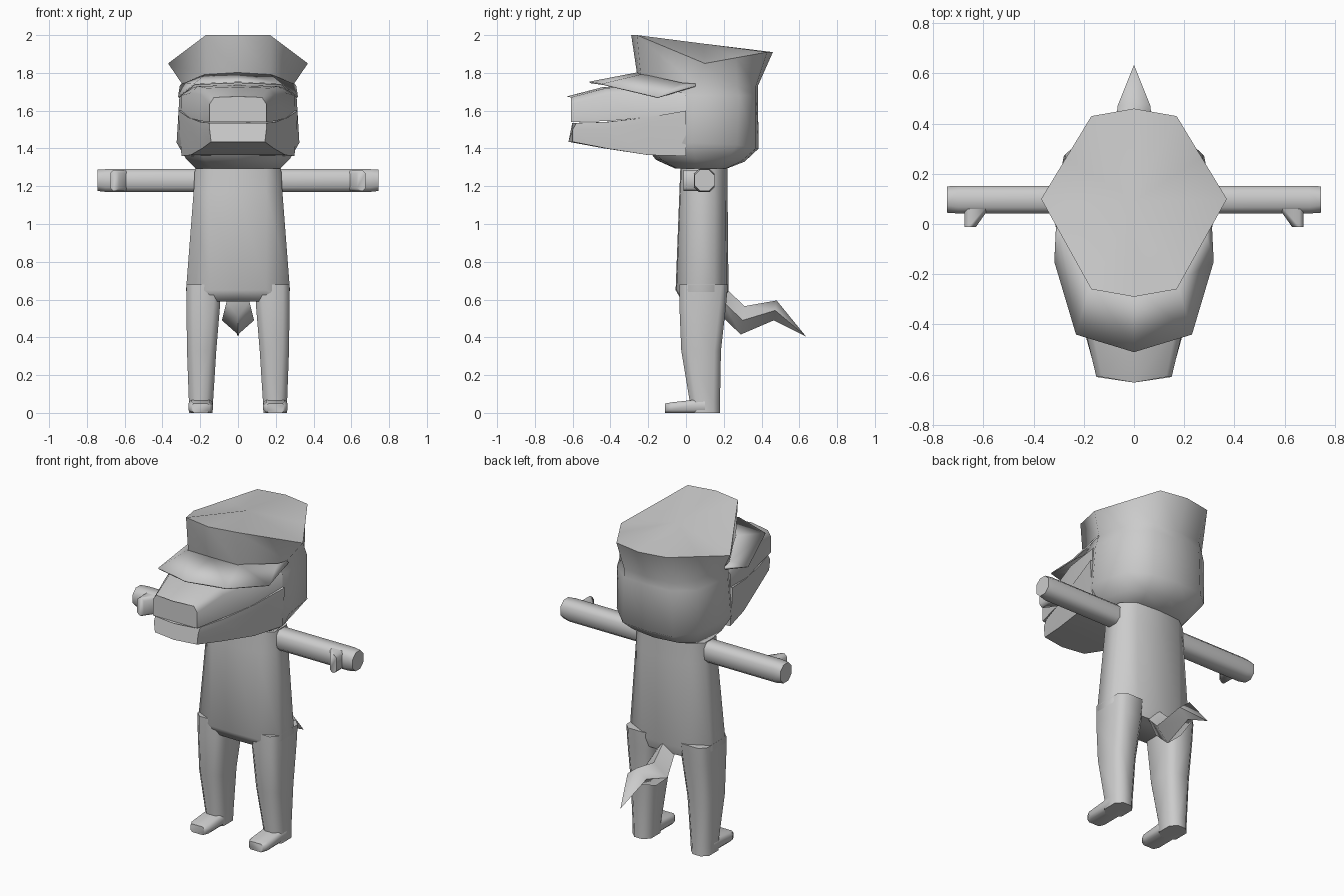
import bpy, bmesh, math

if "Cube" in bpy.data.objects:
    bpy.data.objects.remove(bpy.data.objects["Cube"])

grey = bpy.data.materials.new("plain grey")
grey.diffuse_color = (0.6, 0.6, 0.6, 1)
grey.use_nodes = True
grey.node_tree.nodes["Principled BSDF"].inputs["Base Color"].default_value = grey.diffuse_color


def finish(name, bm, angle=65):
    bmesh.ops.recalc_face_normals(bm, faces=bm.faces)
    me = bpy.data.meshes.new(name)
    bm.to_mesh(me)
    bm.free()
    ob = bpy.data.objects.new(name, me)
    bpy.context.collection.objects.link(ob)
    me.materials.append(grey)
    bpy.ops.object.select_all(action='DESELECT')
    ob.select_set(True)
    bpy.context.view_layer.objects.active = ob
    bpy.ops.object.shade_smooth_by_angle(angle=math.radians(angle))
    return ob


def loft(name, rings, peak=None, tip=None, angle=65):
    """Skin closed rings; peak/tip are optional end points fanned to."""
    bm = bmesh.new()
    vs = [[bm.verts.new(p) for p in r] for r in rings]
    n = len(vs[0])
    for a, b in zip(vs, vs[1:]):
        for i in range(n):
            j = (i + 1) % n
            bm.faces.new((a[i], a[j], b[j], b[i]))
    for ring, point in ((vs[0], peak), (vs[-1], tip)):
        if point:
            c = bm.verts.new(point)
            for i in range(n):
                bm.faces.new((ring[i], ring[(i + 1) % n], c))
        else:
            bm.faces.new(ring)
    return finish(name, bm, angle)


def sym(half):
    """Complete a half ring that starts and ends on x = 0."""
    return half + [(-x, y, z) for x, y, z in half[-2:0:-1]]


def chamfered(a0, a1, b0, b1, c):
    return [(a0 + c, b0), (a1 - c, b0), (a1, b0 + c), (a1, b1 - c),
            (a1 - c, b1), (a0 + c, b1), (a0, b1 - c), (a0, b0 + c)]


# head with flared cap, from cap rim down to neck
loft("head_and_cap", [sym(r) for r in (
    [(0, -.29, 2), (.17, -.26, 2), (.37, .10, 1.85), (.27, .265, 1.88), (.17, .43, 1.91), (0, .46, 1.91)],
    [(0, -.26, 1.80), (.17, -.24, 1.79), (.295, .05, 1.74), (.262, .27, 1.73), (.16, .37, 1.73), (0, .38, 1.73)],
    [(0, -.22, 1.70), (.19, -.21, 1.70), (.31, .04, 1.68), (.272, .28, 1.68), (.16, .37, 1.68), (0, .38, 1.68)],
    [(0, -.22, 1.42), (.21, -.20, 1.42), (.325, .03, 1.43), (.28, .27, 1.42), (.17, .37, 1.40), (0, .385, 1.40)],
    [(0, -.16, 1.34), (.18, -.13, 1.34), (.275, .05, 1.345), (.23, .22, 1.34), (.15, .29, 1.33), (0, .31, 1.33)],
    [(0, -.06, 1.295), (.13, -.05, 1.295), (.225, .05, 1.295), (.20, .17, 1.295), (.13, .215, 1.295), (0, .22, 1.295)],
)], peak=(0, .09, 1.955))

# cap visor: a thin curved plate
bm = bmesh.new()
inner = [(0, -.25, 1.80), (.17, -.23, 1.79), (.28, -.02, 1.745), (.295, .05, 1.74)]
outer = [(0, -.51, 1.75), (.23, -.44, 1.74), (.315, -.15, 1.67), (.305, .05, 1.73)]
rows = []
for pts in (inner, outer):
    rows.append([bm.verts.new((-x, y, z)) for x, y, z in pts[:0:-1]] + [bm.verts.new(p) for p in pts])
for i in range(len(rows[0]) - 1):
    bm.faces.new((rows[0][i], rows[0][i + 1], rows[1][i + 1], rows[1][i]))
visor = finish("cap_visor", bm)
mod = visor.modifiers.new("thickness", 'SOLIDIFY')
mod.thickness = 0.008
mod.offset = 0


# upper and lower jaws, lofted from front to back
def upper(x, y, z0, z1, bow=0):
    return sym([(0, y - bow, z1), (x * .85, y, z1 - .005), (x, y, z1 - .04),
                (x, y, z0), (0, y - bow, z0)])


def lower(x, y, z0, z1, lip, bow=0):
    return sym([(0, y + lip - bow, z1), (x, y + lip, z1), (x, y, z1 - .035),
                (x * .95, y, z0), (0, y - bow, z0)])


loft("upper_snout", [upper(.15, -.61, 1.54, 1.675, .022), upper(.195, -.42, 1.545, 1.725, .02),
                     upper(.25, -.25, 1.56, 1.735), upper(.30, 0, 1.56, 1.72)])
loft("lower_jaw", [lower(.15, -.60, 1.435, 1.535, .02, .022), lower(.20, -.42, 1.40, 1.54, 0, .01),
                   lower(.265, -.2, 1.365, 1.565, 0), lower(.315, 0, 1.36, 1.6, 0)])

# torso, widening to an overhanging front hem
def torso(z, x, front, side, back):
    return sym([(0, front, z), (.15, front + .005, z), (x, side, z),
                (x, .15, z), (.15, back - .01, z), (0, back, z)])


loft("torso", [torso(1.295, .228, -.03, .03, .22), torso(1.17, .235, -.035, .03, .22),
               torso(.65, .275, -.055, .01, .225), torso(.59, .262, -.02, .02, .205)])

# tail: diamond sections ending in a point
loft("tail", [sym([(0, y0, z0), (w, (y0 + y1) / 2, (z0 + z1) / 2), (0, y1, z1)])
              for w, y0, z0, y1, z1 in ((.06, .20, .67, .19, .51), (.085, .31, .565, .29, .415),
                                        (.065, .48, .595, .465, .49))],
     tip=(0, .635, .405))

# limbs, one set per side
for side, s in (("right", 1), ("left", -1)):
    loft(side + "_leg", [[(s * x, y, z) for x, y in chamfered(x0, x1, y0, y1, .035)]
                         for z, x0, x1, y0, y1 in ((.68, .09, .273, -.035, .222), (.57, .095, .273, -.035, .212),
                                                   (.33, .115, .27, -.025, .185), (.06, .132, .26, .02, .18),
                                                   (0, .135, .26, .02, .18))])
    loft(side + "_foot", [[(s * x, y, z) for x, z in chamfered(x0, x1, 0, h, c)]
                          for y, x0, x1, h, c in ((-.11, .15, .245, .05, .012), (-.075, .133, .262, .056, .015),
                                                  (.10, .135, .26, .075, .015))])
    loft(side + "_arm", [[(s * x, y, z) for y, z in chamfered(.042, .152, 1.17, 1.29, .025)]
                         for x in (.18, .70)]
         + [[(s * .745, y, z) for y, z in chamfered(.045, .15, 1.175, 1.288, .03)]])
    # thumb
    loft(side + "_thumb", [[(s * x, y, z) for x, z in chamfered(x0, .675, 1.175, 1.285, .015)]
                           for y, x0 in ((-.012, .63), (.06, .58))])
